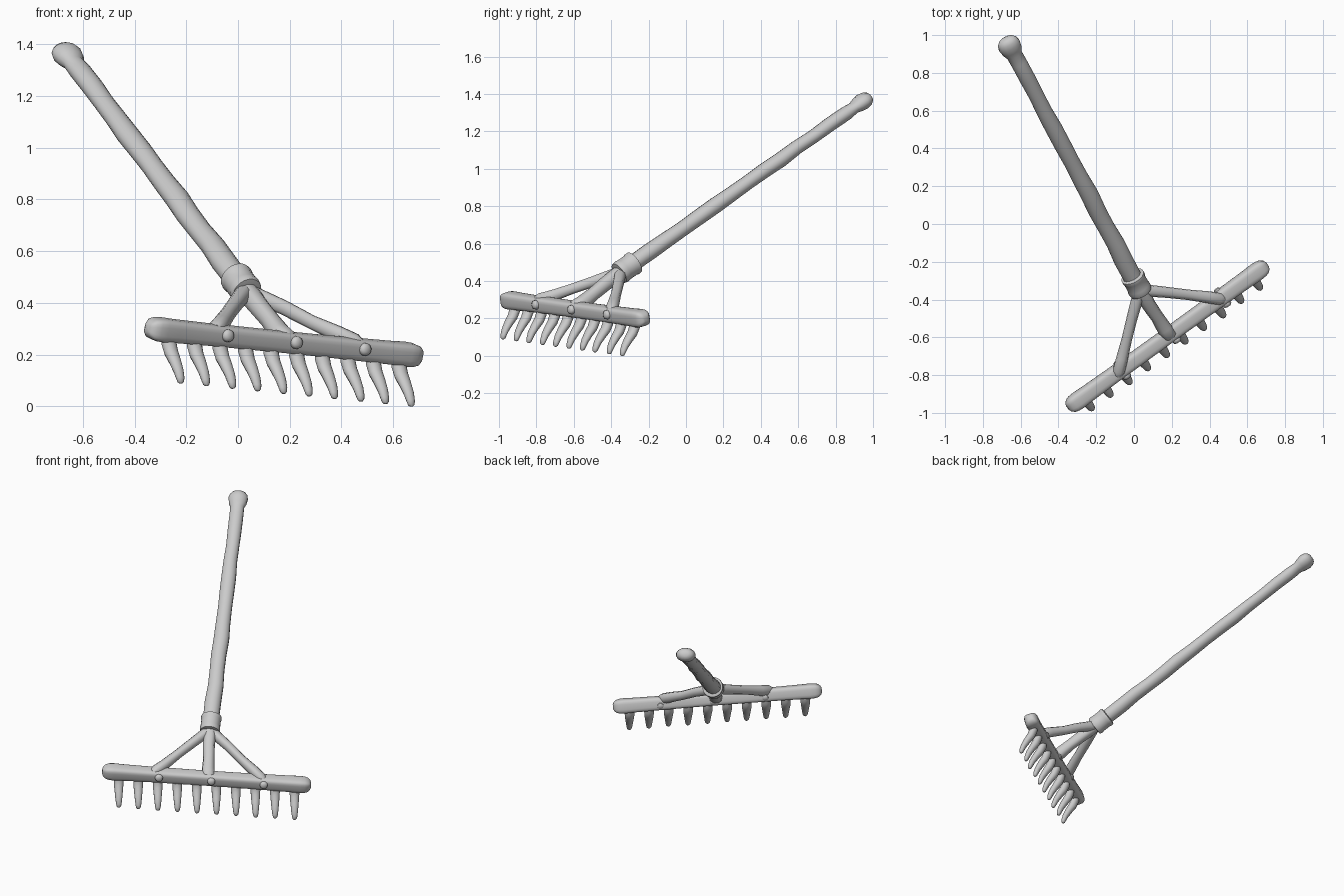
import bpy, bmesh, math, random
from mathutils import Vector

random.seed(4)
if "Cube" in bpy.data.objects:
    bpy.data.objects.remove(bpy.data.objects["Cube"])

grey = bpy.data.materials.new("plain_grey")
grey.use_nodes = True
grey.diffuse_color = (0.6, 0.6, 0.6, 1)
bsdf = next(n for n in grey.node_tree.nodes if n.type == 'BSDF_PRINCIPLED')
bsdf.inputs["Base Color"].default_value = grey.diffuse_color
bsdf.inputs["Roughness"].default_value = 0.8


def loft(name, points, radii, side, sides=14, square=1.0, crease=50):
    """Skin rings (wide, thin radius) along a path; square < 1 boxes the section."""
    bm = bmesh.new()
    rings = []
    for i, p in enumerate(points):
        t = (points[min(i + 1, len(points) - 1)] - points[max(i - 1, 0)]).normalized()
        u = (side - t * side.dot(t)).normalized()
        v = t.cross(u)
        a, b = radii[i] if isinstance(radii[i], tuple) else (radii[i], radii[i])
        ring = []
        for k in range(sides):
            ang = 2 * math.pi * (k + 0.5) / sides
            c, s = math.cos(ang), math.sin(ang)
            c = math.copysign(abs(c) ** square, c)
            s = math.copysign(abs(s) ** square, s)
            ring.append(bm.verts.new(p + u * a * c + v * b * s))
        rings.append(ring)
    for r0, r1 in zip(rings, rings[1:]):
        for k in range(sides):
            j = (k + 1) % sides
            bm.faces.new((r0[k], r0[j], r1[j], r1[k]))
    bm.faces.new(rings[0][::-1])
    bm.faces.new(rings[-1])
    bmesh.ops.recalc_face_normals(bm, faces=bm.faces)
    mesh = bpy.data.meshes.new(name)
    bm.to_mesh(mesh)
    bm.free()
    mesh.materials.append(grey)
    ob = bpy.data.objects.new(name, mesh)
    bpy.context.collection.objects.link(ob)
    bpy.ops.object.select_all(action='DESELECT')
    ob.select_set(True)
    bpy.context.view_layer.objects.active = ob
    bpy.ops.object.shade_smooth_by_angle(angle=math.radians(crease))


def wobble(amount):
    return Vector([random.uniform(-amount, amount) for _ in range(3)])


# Main axes: the head bar and the handle
bar_a, bar_b = Vector((-0.322, -0.953, 0.299)), Vector((0.676, -0.234, 0.199))
along = (bar_b - bar_a).normalized()
forward = Vector((along.y, -along.x, 0)).normalized()
face_dir = (forward - Vector((0, 0, 0.25))).normalized()   # head leans forward
collar_at, knob_at = Vector((0.01, -0.31, 0.475)), Vector((-0.66, 0.945, 1.36))
axis = (knob_at - collar_at).normalized()
wide = Vector((0.88, 0.47, 0))


def on_bar(x):
    return bar_a.lerp(bar_b, (x - bar_a.x) / (bar_b.x - bar_a.x))


# Hand-carved handle with a flattened knob
length = (knob_at - collar_at).length
pts, rad = [collar_at - axis * 0.03], [(0.047, 0.046)]
count = 14
for i in range(count):
    f = i / (count - 1)
    pts.append(collar_at + axis * (0.04 + f * (length - 0.16)) + wobble(0.0025))
    r = 0.049 - 0.008 * f + 0.002 * math.sin(f * 21)
    rad.append((r * 1.03, r * 0.9))
for offset, r in ((-0.065, 0.044), (-0.035, 0.056), (0, 0.062), (0.025, 0.056),
                  (0.042, 0.042), (0.05, 0.02)):
    pts.append(knob_at + axis * offset)
    rad.append((r, r * 0.72))
loft("handle", pts, rad, wide)

# Collar, gently waisted
collar = ((-0.066, 0.046), (-0.064, 0.06), (-0.045, 0.064), (-0.03, 0.061),
          (0.02, 0.061), (0.03, 0.065), (0.044, 0.064), (0.049, 0.048))
loft("collar", [collar_at + axis * s for s, _ in collar], [r for _, r in collar],
     wide, 20, 1.0, 40)

# Head bar, a rounded square section with swollen, rounded ends
span = (bar_b - bar_a).length
stations = [(-0.036, 0.014), (-0.03, 0.026), (-0.016, 0.038), (0.005, 0.044),
            (0.035, 0.046), (0.09, 0.044)]
stations += [(span * f, 0.0415 + random.uniform(-0.0015, 0.0015))
             for f in (0.2, 0.35, 0.5, 0.65, 0.8)]
stations += [(span - s, r) for s, r in reversed(stations[:6])]
loft("head_bar", [bar_a + along * s for s, _ in stations], [r for _, r in stations],
     face_dir, 20, 0.53)

# Ten teeth, bowed back and then hooked down at the tip
tooth = ((0.0, 0.01, 0.029), (0.002, 0.05, 0.032), (0.017, 0.085, 0.030),
         (0.044, 0.12, 0.026), (0.067, 0.155, 0.022), (0.08, 0.185, 0.018),
         (0.084, 0.2, 0.014), (0.085, 0.207, 0.007))
for i in range(10):
    root = on_bar(-0.268 + 0.0988 * i)
    reach = random.uniform(0.95, 1.05)
    path = [root + forward * f * reach - Vector((0, 0, d * 0.99)) for f, d, _ in tooth]
    loft(f"tooth_{i + 1}", path, [(r, r * 0.85) for _, _, r in tooth], along, 10)

# Braces from the collar to the bar, and the pegs that hold them
start = collar_at - axis * 0.05
for name, x, r, lift in (("right", -0.08, 0.029, 0.028), ("middle", 0.185, 0.037, 0.01),
                         ("left", 0.45, 0.029, 0.028)):
    end = on_bar(x) + Vector((0, 0, lift))
    path = [start.lerp(end, f) for f in (0, 0.12, 0.35, 0.6, 0.85, 1.0, 1.06)]
    path[2:5] = [p + wobble(0.003) for p in path[2:5]]
    loft(f"{name}_brace", path, [r * k for k in (1, 1.08, 1, 0.95, 1.08, 1.15, 0.75)],
         Vector((0, 0, 1)), 10, 0.8)
    peg = ((-0.054, 0.01), (-0.048, 0.019), (0.045, 0.025), (0.055, 0.023), (0.062, 0.011))
    loft(f"{name}_peg", [on_bar(x + 0.015) + forward * s for s, _ in peg],
         [q for _, q in peg], along, 12)
